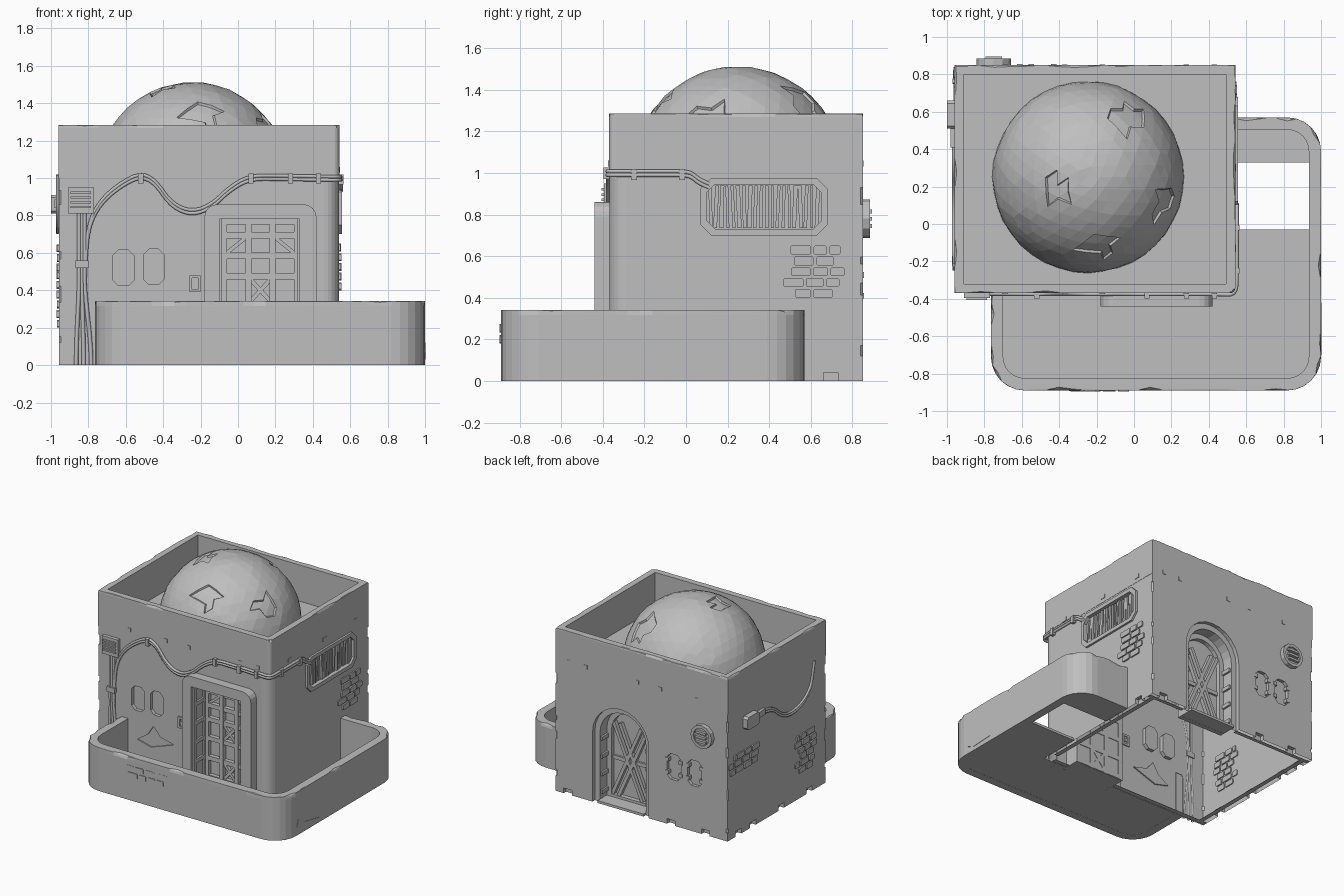
import bpy, bmesh, math, random
from mathutils import Vector

if "Cube" in bpy.data.objects:
    bpy.data.objects.remove(bpy.data.objects["Cube"])
random.seed(4)
rnd = random.uniform

stone = bpy.data.materials.new("plaster grey")
stone.diffuse_color = (0.52, 0.52, 0.52, 1)
stone.use_nodes = True
stone.node_tree.nodes["Principled BSDF"].inputs["Base Color"].default_value = stone.diffuse_color
groups = {}

def bm_of(name):
    return groups.setdefault(name, bmesh.new())

def to3(axis, a, u, v):
    return {'x': (a, u, v), 'y': (u, a, v), 'z': (u, v, a)}[axis]

def prism(name, axis, a0, a1, pts):
    bm = bm_of(name)
    lo = [bm.verts.new(to3(axis, a0, *p)) for p in pts]
    hi = [bm.verts.new(to3(axis, a1, *p)) for p in pts]
    n = len(pts)
    fs = [bm.faces.new(lo), bm.faces.new(hi)]
    fs += [bm.faces.new((lo[i], lo[(i+1) % n], hi[(i+1) % n], hi[i])) for i in range(n)]
    bmesh.ops.recalc_face_normals(bm, faces=fs)

def rect(u0, u1, v0, v1):
    return [(u0, v0), (u1, v0), (u1, v1), (u0, v1)]

def octo(u0, u1, v0, v1, c):
    return [(u0+c, v0), (u1-c, v0), (u1, v0+c), (u1, v1-c), (u1-c, v1), (u0+c, v1), (u0, v1-c), (u0, v0+c)]

def circle(cu, cv, r, n=12):
    return [(cu+r*math.cos(6.28319*i/n), cv+r*math.sin(6.28319*i/n)) for i in range(n)]

def ring(name, axis, a0, a1, outer, inner):
    # hollow frame between two outlines with equal point counts
    bm = bm_of(name)
    L = [[bm.verts.new(to3(axis, a, *p)) for p in pts]
         for a, pts in ((a0, outer), (a1, outer), (a1, inner), (a0, inner))]
    n = len(outer)
    fs = [bm.faces.new((L[k][i], L[k][(i+1) % n], L[(k+1) % 4][(i+1) % n], L[(k+1) % 4][i]))
          for k in range(4) for i in range(n)]
    bmesh.ops.recalc_face_normals(bm, faces=fs)

def bar(name, axis, a0, a1, p, q, w):
    p, q = Vector(p), Vector(q)
    d = (q-p).normalized()*w/2
    s = Vector((-d.y, d.x))
    prism(name, axis, a0, a1, [tuple(t) for t in (p-s, q-s, q+s, p+s)])

def arch(u0, u1, top, base):
    c, r = (u0+u1)/2, (u1-u0)/2
    return [(u0, base), (u1, base)] + [(c+r*math.cos(math.pi*i/12), top-r+r*math.sin(math.pi*i/12)) for i in range(13)]

def outline(corners, closed, step=None):
    # rounded right-angle corners (x, y, radius), optionally with subdivided straights
    pts, n = [], len(corners)
    for i, (x, y, r) in enumerate(corners):
        c = Vector((x, y))
        if r == 0:
            pts.append(c)
            continue
        d1 = (Vector(corners[i-1][:2])-c).normalized()
        d2 = (Vector(corners[(i+1) % n][:2])-c).normalized()
        for k in range(7):
            t = math.pi/12*k
            pts.append(c+(d1+d2)*r-d2*r*math.cos(t)-d1*r*math.sin(t))
    if step:
        out = []
        for i in range(len(pts) if closed else len(pts)-1):
            a, b = pts[i], pts[(i+1) % len(pts)]
            m = max(1, round((b-a).length/step))
            out += [a.lerp(b, k/m) for k in range(m)]
        pts = out if closed else out+[pts[-1]]
    return [tuple(p) for p in pts]

def rim_wall(name, pts, closed, z0, z1, thick, chip):
    # low wall swept along a path, with a chipped outer top edge
    bm, n = bm_of(name), len(pts)
    rows = []
    for i in range(n):
        p = Vector(pts[i])
        a = Vector(pts[i-1]) if closed or i else p
        b = Vector(pts[(i+1) % n]) if closed or i < n-1 else p
        da, db = (p-a).normalized(), (b-p).normalized()
        t = (da+db).normalized()
        nrm = Vector((t.y, -t.x))/max(0.7, t.dot(db if db.length else da))
        j = rnd(0.3, 1)*chip if random.random() < 0.3 else rnd(0, 0.12)*chip
        sec = [(0, z0), (0, z1-1.6*chip), (-j*0.6, z1-j), (-min(j, thick*0.7)-0.003, z1), (-thick, z1), (-thick, z0)]
        rows.append([bm.verts.new((p.x+nrm.x*o, p.y+nrm.y*o, z)) for o, z in sec])
    for i in range(n if closed else n-1):
        A, B = rows[i], rows[(i+1) % n]
        for k in range(6):
            bm.faces.new((A[k], B[k], B[(k+1) % 6], A[(k+1) % 6]))
    bmesh.ops.recalc_face_normals(bm, faces=bm.faces)

def bricks(name, axis, a0, a1, u0, u1, v0, v1):
    rows = round((v1-v0)/0.052)
    for r in range(rows):
        u = u0+rnd(0, 0.07)
        end = u1-rnd(0, 0.07)
        while u < end-0.03:
            w = min(rnd(0.06, 0.1), end-u)
            v = v0+r*0.052
            prism(name, axis, a0, a1+rnd(-0.003, 0.003)*(1 if a1 > a0 else -1), octo(u, u+w, v, v+0.042, 0.006))
            u += w+0.012

def tube(name, pts, r):
    cu = bpy.data.curves.new(name, 'CURVE')
    cu.dimensions, cu.bevel_depth, cu.bevel_resolution = '3D', r, 1
    sp = cu.splines.new('NURBS')
    sp.points.add(len(pts)-1)
    for s, p in zip(sp.points, pts):
        s.co = (*p, 1)
    sp.order_u, sp.use_endpoint_u, sp.resolution_u = 3, True, 4
    tmp = bpy.data.objects.new("tmp", cu)
    bpy.context.collection.objects.link(tmp)
    me = bpy.data.meshes.new_from_object(tmp.evaluated_get(bpy.context.evaluated_depsgraph_get()))
    bm_of(name).from_mesh(me)
    bpy.data.objects.remove(tmp)

# house walls; the top of the block is the sunken roof floor
prism("house_walls", 'z', 0, 1.0, outline([(-.958, -.368, 0), (.54, -.368, .08), (.54, .85, 0), (-.958, .85, 0)], True))
rim_wall("roof_parapet", outline([(-.96, -.37, 0), (.542, -.37, .03), (.542, .85, 0), (-.96, .85, 0)], True, .07),
         True, 1.0, 1.285, .05, .01)

# pockets cut into the walls: doors, windows, chips and base notches
C = "cutters"
prism(C, 'y', -.6, -.25, rect(-.10, .33, -.1, .78))
prism(C, 'y', .82, 1, arch(-.27, .22, .79, -.1))
prism(C, 'y', .70, .9, arch(-.225, .175, .745, -.1))
prism(C, 'x', .50, .7, octo(.10, .65, .73, .945, .04))
front_windows = [(-.67, -.555, .425, .615), (-.505, -.395, .43, .62)]
back_windows = [(-.55, -.43, .36, .56), (-.73, -.61, .36, .56)]
for w in front_windows:
    prism(C, 'y', -.5, -.34, octo(*w, .03))
for w in back_windows:
    prism(C, 'y', .825, 1, octo(*w, .03))
prism(C, 'y', -.5, -.358, [(-.62, .2), (-.5, .17), (-.3, .24), (-.42, .27), (-.48, .34), (-.53, .26)])
for u in (-.8, -.5, .4):
    prism(C, 'y', .82, 1, rect(u, u+.07, -.1, .04))
for u in (-.2, .15, .5, .68):
    prism(C, 'x', -1.1, -.925, rect(u, u+.07, -.1, .04))
prism(C, 'x', .51, .7, rect(.66, .73, -.1, .04))
for x, y in ((-.958, -.368), (-.958, .85), (.54, .85)):
    for z in (.1, .38, .62, .85):
        z += rnd(-.06, .06)
        prism(C, 'z', z, z+rnd(.03, .09), circle(x, y, rnd(.007, .013), 4))

# thin bottom edge of the walls
for b in ((-.955, -.10, -.365, -.33), (.33, .46, -.365, -.33), (-.955, -.27, .79, .82), (.22, .54, .79, .82),
          (-.925, -.89, -.33, .82), (.475, .51, -.28, .82)):
    prism("wall_base_edge", 'z', .003, .005, rect(*b))

# terrace wall and floor, with the open pit beside the house
tw = [(-.765, -.365, 0), (-.765, -.89, .18), (1.0, -.89, .18), (1.0, .57, .18), (.54, .57, 0)]
rim_wall("terrace_wall", outline(tw, False, .06), False, 0, .342, .065, .016)
prism("terrace_floor", 'z', 0.001, .02, outline([(-.76, -.365, 0), (-.76, -.885, .178), (.995, -.885, .178),
      (.995, -.03, 0), (.535, -.03, 0), (.535, -.365, 0)], True))
prism("terrace_floor", 'z', 0.001, .02, outline([(.535, .33, 0), (.995, .33, 0), (.995, .565, .178), (.535, .565, 0)], True))

# thresholds in both doorways
prism("thresholds", 'z', .001, .02, rect(-.10, .33, -.365, -.25))
prism("thresholds", 'z', .001, .02, rect(-.225, .175, .70, .85))

# front door: surround, lattice leaf and jamb ribs
arc_l = [(-.11-.07*math.cos(t*math.pi/8), .79+.07*math.sin(t*math.pi/8)) for t in range(5)]
arc_r = [(.35+.07*math.sin(t*math.pi/8), .79+.07*math.cos(t*math.pi/8)) for t in range(5)]
prism("front_door_surround", 'y', -.44, -.36, [(-.10, 0), (-.18, 0)] + arc_l + arc_r + [(.42, 0), (.33, 0), (.33, .78), (-.10, .78)])
D = "front_door"
for x in (-.075, .055, .185, .315):
    prism(D, 'y', -.285, -.245, rect(x-.016, x+.016, 0, .78))
for z in (.02, .17, .325, .475, .585, .695, .768):
    prism(D, 'y', -.282, -.245, rect(-.10, .33, z-.017, z+.017))
for z0, z1 in ((.34, .46), (.03, .16)):
    bar(D, 'y', -.275, -.245, (.065, z0), (.175, z1), .022)
    bar(D, 'y', -.275, -.245, (.175, z0), (.065, z1), .022)
for s in (-1, 1):
    bar(D, 'y', -.275, -.245, (.12+s*.18, .6), (.12+s*.08, .68), .02)
for x in (-.10, .315):
    for z in (.03, .18, .33, .48, .63, .76):
        prism("front_door_jamb_ribs", 'y', -.42, -.26, rect(x, x+.015, z-.015, z+.015))
    for y in (-.42, -.30):
        prism("front_door_jamb_ribs", 'y', y, y+.025, rect(x, x+.015, 0, .78))

# back arched door: border and crossed braces
B = "back_door"
ring(B, 'y', .70, .735, arch(-.225, .175, .745, 0), arch(-.185, .135, .705, .04))
for s in (-1, 1):
    for o in (-.028, .028):
        bar(B, 'y', .70, .73, (-.025-s*.13+o, .04), (-.025+s*.12+o, .61), .026)
prism(B, 'y', .70, .715, rect(-.2, .15, .31, .34))
for x in (-.225, .16):
    for z in (.06, .2, .34, .48):
        prism("back_door_jamb_ribs", 'y', .72, .81, rect(x, x+.015, z, z+.03))

# barred side window
ring("side_window_frame", 'x', .50, .556, octo(.07, .68, .70, .975, .05), octo(.10, .65, .73, .945, .04))
for i in range(20):
    y = .118+i*.027
    lean = rnd(-.006, .006)
    bar("side_window_bars", 'x', .50, .535+rnd(-.006, .006), (y-lean, .735), (y+lean, .94), rnd(.012, .02))

# back window clips
for x0, x1, z0, z1 in back_windows:
    for x in (x0, x1):
        for z in (z0+.05, z1-.05):
            prism("back_window_clips", 'y', .82, .855, rect(x-.015, x+.015, z-.014, z+.014))

# round vent on the back
ring("round_vent", 'y', .84, .885, circle(-.75, .78, .092), circle(-.75, .78, .068))
prism("round_vent", 'y', .84, .875, circle(-.75, .78, .07))
for z in (.745, .78, .815):
    prism("round_vent", 'y', .84, .895, rect(-.795, -.705, z-.009, z+.009))

# exposed bricks
bricks("side_bricks", 'x', .535, .55, .46, .78, .40, .66)
bricks("left_bricks", 'x', -.95, -.967, .44, .84, .50, .66)
bricks("left_bricks", 'x', -.95, -.967, -.25, .03, .2, .51)
bricks("terrace_bricks", 'y', -.88, -.893, -.36, .02, .18, .285)
prism("terrace_chip", 'x', .99, 1.003, [(-.70, .07), (-.6, .03), (-.42, .04), (-.6, .075), (-.68, .12)])

# small front panel
ring("front_panel", 'y', -.36, -.38, rect(-.26, -.20, .39, .48), rect(-.245, -.215, .405, .465))
prism("front_panel", 'y', -.36, -.375, circle(-.23, .435, .014, 6))

# louvred box with conduits on the front
prism("meter_box", 'y', -.36, -.395, rect(-.91, -.77, .81, .95))
for z in (.84, .865, .89, .915):
    prism("meter_box", 'y', -.39, -.405, rect(-.895, -.785, z, z+.012))
for x, e in ((-.85, -.865), (-.835, -.825), (-.82, -.785)):
    tube("conduits", [(x, -.375, .82), (x, -.375, .6), (x, -.378, .5), (x, -.375, .4), (e, -.375, .1), (e, -.375, 0)], .011)
prism("conduits", 'y', -.36, -.395, rect(-.868, -.80, .52, .56))

# cable running round the front and right side, and its clips
for o in (0, .018):
    path = [(-.82, .4), (-.815, .62), (-.79, .78), (-.72, .89), (-.62, .97), (-.52, 1.02), (-.44, .98), (-.36, .86),
            (-.25, .81), (-.14, .85), (-.05, .94), (.06, 1.005), (.2, 1.005), (.46, 1.0)]
    tube("wall_cable", [(x, -.375, z+o-.01) for x, z in path] +
         [(.545, -.38, .99+o), (.55, -.28, .99+o), (.55, -.1, .99+o), (.55, .02, .99+o), (.55, .06, .95+o), (.55, .11, .93+o)], .0105)
    tube("left_cable", [(-.965, y, z+o) for y, z in ((.42, .85), (.3, .84), (.2, .74), (.08, .70), (-.08, .73),
         (-.18, .82), (-.2, .92), (-.22, 1.0))], .009)
for x, z in ((-.52, 1.0), (.07, 1.0), (.28, 1.0), (.43, 1.0)):
    prism("cable_clips", 'y', -.36, -.397, rect(x-.014, x+.014, z-.03, z+.025))
for y in (-.25, -.02):
    prism("cable_clips", 'x', .53, .565, rect(y-.014, y+.014, .965, 1.02))

# junction box on the left
prism("junction_box", 'x', -.95, -1.0, octo(.51, .66, .81, .91, .015))
prism("junction_box", 'x', -.95, -.98, rect(.41, .51, .84, .885))

# small tabs under the parapet
for x in (-.69, -.37, -.17, .28, .43):
    prism("parapet_tabs", 'y', -.36, -.374, rect(x-.015, x+.015, 1.03, 1.06))
    prism("parapet_tabs", 'y', .84, .853, rect(x-.015, x+.015, 1.03, 1.06))
for y in (-.13, .3, .68):
    prism("parapet_tabs", 'x', .53, .546, rect(y-.02, y+.02, 1.03, 1.06))

# faceted dome with broken patches
bm = bm_of("roof_dome")
bmesh.ops.create_icosphere(bm, subdivisions=4, radius=.512)
bmesh.ops.bisect_plane(bm, geom=bm.verts[:]+bm.edges[:]+bm.faces[:], plane_co=(0, 0, -.005), plane_no=(0, 0, 1), clear_inner=True)
for v in bm.verts:
    v.co *= 1+rnd(-.006, .004)
    v.co += Vector((-.245, .25, 1.0))
for x, y, r in ((-.41, .17, .09), (-.01, .57, .12), (.17, .13, .1), (-.2, -.12, .1)):
    z = 1+math.sqrt(max(0, .26-(x+.245)**2-(y-.25)**2))
    fs = [f for f in bm.faces if (f.calc_center_median()-Vector((x, y, z))).length < r*rnd(.6, 1.1)]
    bmesh.ops.inset_region(bm, faces=fs, thickness=.008, depth=-.012)

# turn every group into an object
obs = {}
for name, bm in groups.items():
    me = bpy.data.meshes.new(name)
    bm.to_mesh(me)
    me.materials.clear()
    me.materials.append(stone)
    for p in me.polygons:
        p.material_index = 0
    obs[name] = bpy.data.objects.new(name, me)
    bpy.context.collection.objects.link(obs[name])

# cut the walls, then open the underside
house, cut = obs["house_walls"], obs[C]
m = house.modifiers.new("pockets", 'BOOLEAN')
m.object, m.operation, m.solver, m.use_self = cut, 'DIFFERENCE', 'EXACT', True
me = bpy.data.meshes.new_from_object(house.evaluated_get(bpy.context.evaluated_depsgraph_get()))
house.modifiers.clear()
bm = bmesh.new()
bm.from_mesh(me)
bmesh.ops.delete(bm, geom=[f for f in bm.faces if max(v.co.z for v in f.verts) < .001], context='FACES')
bm.to_mesh(house.data)
bpy.data.objects.remove(cut)
